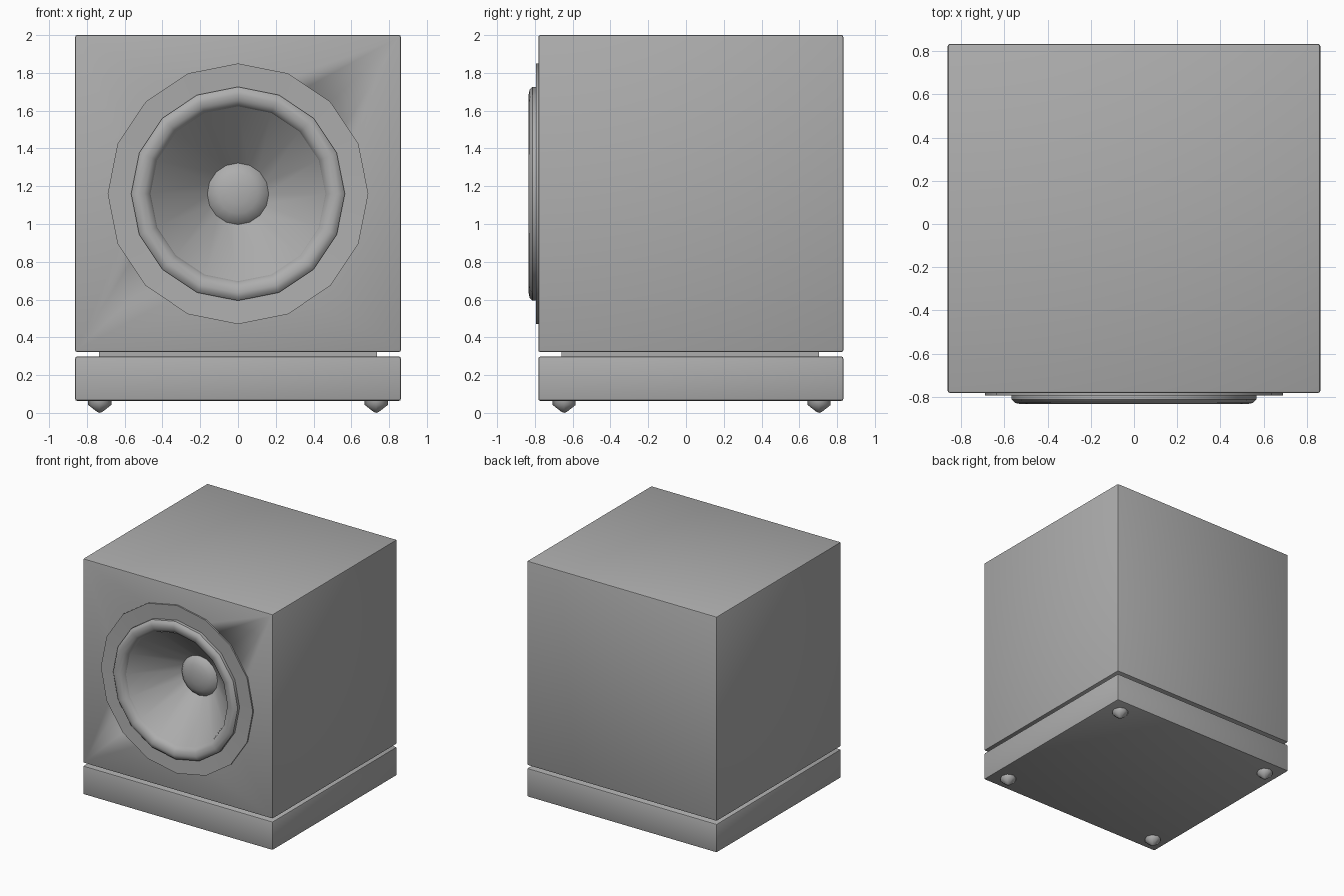
import bpy
import bmesh
import math

SEGMENTS = 16
DRIVER_Z = 1.16

default = bpy.data.objects.get("Cube")
if default:
    bpy.data.objects.remove(default, do_unlink=True)

grey = bpy.data.materials.new("plain grey")
grey.use_nodes = True
grey.diffuse_color = (0.42, 0.42, 0.42, 1)
for node in grey.node_tree.nodes:
    if node.type == 'BSDF_PRINCIPLED':
        node.inputs["Base Color"].default_value = grey.diffuse_color


def finish(name, bm, angle=35):
    """Turn a bmesh into a smooth-shaded grey object with sharp creases."""
    mesh = bpy.data.meshes.new(name)
    bm.to_mesh(mesh)
    bm.free()
    for poly in mesh.polygons:
        poly.use_smooth = True
    mesh.set_sharp_from_angle(angle=math.radians(angle))
    mesh.materials.append(grey)
    obj = bpy.data.objects.new(name, mesh)
    bpy.context.collection.objects.link(obj)
    return obj


def box(name, low, high, bevel=0.0):
    """Box between two corners, with slightly rounded edges."""
    bm = bmesh.new()
    bmesh.ops.create_cube(bm, size=1)
    for v in bm.verts:
        v.co = [(a + b) / 2 + c * (b - a) for a, b, c in zip(low, high, v.co)]
    if bevel:
        bmesh.ops.bevel(bm, geom=bm.edges[:], offset=bevel, segments=2,
                        profile=0.5, affect='EDGES')
    return finish(name, bm)


def lathe(name, profile, sides, angle=35):
    """Spin (radius, y) points about the y axis, outer rim first, facing -y."""
    bm = bmesh.new()
    rings = []
    for r, y in profile:
        if r == 0:
            rings.append([bm.verts.new((0, y, 0))] * sides)
            continue
        turns = [2 * math.pi * i / sides for i in range(sides)]
        rings.append([bm.verts.new((r * math.sin(t), y, r * math.cos(t))) for t in turns])
    for outer, inner in zip(rings, rings[1:]):
        for i in range(sides):
            j = (i + 1) % sides
            corners = [outer[i], inner[i], inner[j], outer[j]]
            bm.faces.new(list(dict.fromkeys(corners)))
    return finish(name, bm, angle)


# Cabinet, spacer and plinth
cabinet = box("cabinet", (-0.862, -0.782, 0.322), (0.862, 0.833, 2.0), 0.01)
box("spacer", (-0.735, -0.66, 0.28), (0.735, 0.705, 0.34))
box("plinth", (-0.862, -0.782, 0.064), (0.862, 0.833, 0.298), 0.01)

# Opening for the driver
bm = bmesh.new()
bmesh.ops.create_cone(bm, cap_ends=True, segments=SEGMENTS,
                      radius1=0.51, radius2=0.51, depth=0.8)
cutter = finish("driver_opening_cutter", bm)
cutter.rotation_euler.x = math.pi / 2
cutter.location = (0, -0.8, DRIVER_Z)
cutter.hide_render = True
cut = cabinet.modifiers.new("driver_opening", 'BOOLEAN')
cut.operation = 'DIFFERENCE'
cut.solver = 'EXACT'
cut.object = cutter
bpy.context.view_layer.objects.active = cabinet
bpy.ops.object.modifier_apply(modifier=cut.name)
bpy.data.objects.remove(cutter, do_unlink=True)

# Driver: mounting flange, rolled surround, cone and dust cap
flange = [(0.69, -0.775), (0.69, -0.794), (0.55, -0.786)]
surround = [(0.566, -0.78), (0.566, -0.812), (0.55, -0.828), (0.525, -0.833),
            (0.495, -0.826), (0.472, -0.81), (0.463, -0.79)]
cone = [(0.463, -0.792), (0.15, -0.485)]
cap = [(0.165, -0.495), (0.145, -0.518), (0.105, -0.537), (0.055, -0.547), (0, -0.55)]
parts = (("driver_flange", flange), ("driver_surround", surround),
         ("driver_cone", cone), ("dust_cap", cap))
for name, profile in parts:
    lathe(name, profile, SEGMENTS).location.z = DRIVER_Z

# Pointed feet under the four corners
foot = [(0.061, 0.07), (0.061, 0.042), (0.015, 0.006), (0, 0.0)]
for side, x in (("right", -0.732), ("left", 0.732)):
    for end, y in (("front", -0.645), ("back", 0.705)):
        obj = lathe(f"{end}_{side}_foot", foot, 8, 50)
        obj.rotation_euler.x = math.pi / 2
        obj.location = (x, y, 0)
